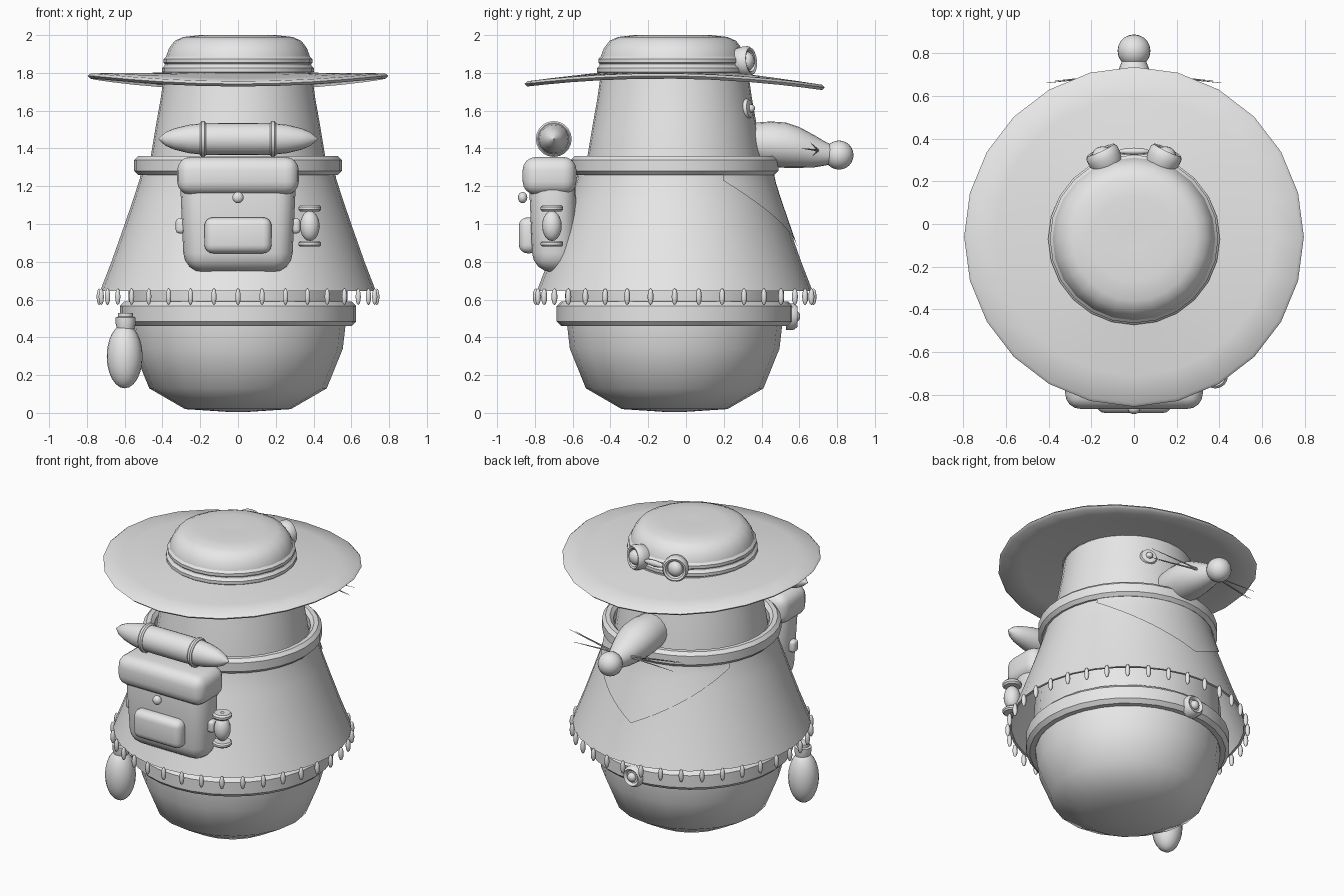
import bpy, bmesh
from math import sin, cos, pi, radians
from mathutils import Vector

if "Cube" in bpy.data.objects:
    bpy.data.objects.remove(bpy.data.objects["Cube"], do_unlink=True)

grey = bpy.data.materials.new("plain_grey")
grey.use_nodes = True
grey.diffuse_color = (0.8, 0.8, 0.8, 1)
grey.node_tree.nodes["Principled BSDF"].inputs["Base Color"].default_value = (0.8, 0.8, 0.8, 1)

AXIS_Y = -0.06   # depth of the body axis


def finish(obj, name, angle=40):
    obj.name = obj.data.name = name
    obj.data.materials.clear()
    obj.data.materials.append(grey)
    bpy.ops.object.select_all(action="DESELECT")
    obj.select_set(True)
    bpy.context.view_layer.objects.active = obj
    bpy.ops.object.shade_smooth_by_angle(angle=radians(angle))
    return obj


def from_bmesh(name, bm, angle=40):
    bmesh.ops.recalc_face_normals(bm, faces=bm.faces)
    mesh = bpy.data.meshes.new(name)
    bm.to_mesh(mesh)
    bm.free()
    obj = bpy.data.objects.new(name, mesh)
    bpy.context.collection.objects.link(obj)
    return finish(obj, name, angle)


def loft(name, rings, loop=False, caps=True, angle=40):
    """Skin a list of point rings; loop joins the last to the first."""
    bm = bmesh.new()
    vs = [[bm.verts.new(p) for p in ring] for ring in rings]
    n = len(vs[0])
    pairs = list(zip(vs, vs[1:])) + ([(vs[-1], vs[0])] if loop else [])
    for a, b in pairs:
        for i in range(n):
            j = (i + 1) % n
            bm.faces.new((a[i], a[j], b[j], b[i]))
    if caps and not loop:
        bm.faces.new(vs[0])
        bm.faces.new(vs[-1])
    return from_bmesh(name, bm, angle)


def lathe(name, profile, at=(0, AXIS_Y, 0), axis=(0, 0, 1), seg=32, loop=False, caps=True, angle=40):
    """Turn (radius, height) points about an axis through a point."""
    turn = Vector((0, 0, 1)).rotation_difference(Vector(axis))
    rings = [[Vector(at) + turn @ Vector((r * sin(2 * pi * i / seg), r * cos(2 * pi * i / seg), z))
              for i in range(seg)] for r, z in profile]
    return loft(name, rings, loop, caps, angle)


def ball(name, at, size, seg=20, rings=12):
    bpy.ops.mesh.primitive_uv_sphere_add(segments=seg, ring_count=rings, location=at)
    obj = bpy.context.object
    obj.scale = size
    return finish(obj, name, 60)


def band(name, r, z0, z1, t, **kw):
    """Rounded strip running round the axis."""
    c = min(t, z1 - z0) * 0.3
    return lathe(name, [(r - t, z0 + c), (r - t + c, z0), (r - c, z0), (r, z0 + c), (r, z1 - c),
                        (r - c, z1), (r - t + c, z1), (r - t, z1 - c)], loop=True, **kw)


def soft_box(name, x, y0, y1, z0, z1, bevel, taper=1.0, shift=0.0):
    """Bevelled box whose lower end narrows."""
    bm = bmesh.new()
    bmesh.ops.create_cube(bm, size=1)
    for v in bm.verts:
        low = v.co.z < 0
        ymid, yhalf = (y0 + y1) / 2, (y1 - y0) / 2
        k = taper if low else 1
        v.co = (2 * v.co.x * x * k, ymid + 2 * v.co.y * yhalf * k + (shift if low else 0), z0 if low else z1)
    bmesh.ops.bevel(bm, geom=bm.edges[:], offset=bevel, segments=4, profile=0.5, affect="EDGES")
    return from_bmesh(name, bm, 50)


# Body and head
lathe("body", [(0.05, 0.005), (0.28, 0.02), (0.47, 0.13), (0.555, 0.34), (0.57, 0.47), (0.58, 0.62),
               (0.57, 0.8), (0.52, 1.1), (0.48, 1.28)], seg=20, angle=60)
lathe("head", [(0.475, 1.25), (0.46, 1.37), (0.435, 1.52), (0.41, 1.66), (0.39, 1.8)])

# Poncho with its collar, belt and fringe
PONCHO = [(0.73, 0.645), (0.67, 0.8), (0.61, 0.97), (0.555, 1.13), (0.52, 1.24), (0.51, 1.3)]
lathe("poncho", PONCHO + [(r - 0.015, z) for r, z in reversed(PONCHO)], loop=True)
band("collar", 0.55, 1.26, 1.36, 0.07)
band("belt", 0.625, 0.46, 0.59, 0.08)
for i in range(36):
    a = 2 * pi * i / 36
    ball("fringe_bead", (0.735 * sin(a), AXIS_Y + 0.735 * cos(a), 0.615), (0.016, 0.016, 0.044), 6, 6)


def poncho_radius(z):
    for (r0, z0), (r1, z1) in zip(PONCHO, PONCHO[1:]):
        if z <= z1:
            return r0 + (r1 - r0) * (z - z0) / (z1 - z0)
    return PONCHO[-1][0]


# Triangular kerchief lying on the poncho
bm = bmesh.new()
COLS, ROWS = 24, 6
grid = []
for i in range(COLS + 1):
    t = 2 * i / COLS - 1
    a = t * radians(61)
    bottom = 0.88 + 0.35 * abs(t)
    col = []
    for j in range(ROWS + 1):
        z = bottom + (1.28 - bottom) * j / ROWS
        r = poncho_radius(z) + 0.009
        col.append(bm.verts.new((r * sin(a), AXIS_Y + r * cos(a), z)))
    grid.append(col)
for a, b in zip(grid, grid[1:]):
    for j in range(ROWS):
        bm.faces.new((a[j], b[j], b[j + 1], a[j + 1]))
from_bmesh("kerchief", bm, 60)

# Belt buckle
lathe("buckle", [(0.07, -0.04), (0.07, 0.0), (0.055, 0.02), (0.04, 0.005), (0.01, 0.005)],
      at=(0, 0.57, 0.51), axis=(0, 1, 0), seg=20)
ball("buckle_stud", (0, 0.58, 0.51), (0.03, 0.025, 0.03), 12, 8)

# Hat: wavy brim, crown, ribbon
SEG = 24
brim = []
for r, z in [(0.37, 1.8), (0.5, 1.79), (0.65, 1.778), (0.78, 1.766), (0.795, 1.752), (0.78, 1.738),
             (0.65, 1.75), (0.5, 1.763), (0.37, 1.773)]:
    ring = []
    for i in range(SEG):
        a = 2 * pi * i / SEG
        lift = (0.032 * sin(a) ** 2 - 0.02 * cos(a) ** 2) * ((r - 0.37) / 0.42) - 0.012 * r * cos(a)
        ring.append((r * sin(a), AXIS_Y + r * cos(a), z + lift))
    brim.append(ring)
loft("hat_brim", brim, loop=True, angle=60)
HAT = (0, AXIS_Y - 0.01, 0)
lathe("hat_crown", [(0.4, 1.77), (0.395, 1.8), (0.38, 1.89), (0.365, 1.93), (0.335, 1.97),
                    (0.29, 1.99), (0.2, 2.0), (0.05, 1.995)], at=HAT, seg=SEG)
band("hat_ribbon_low", 0.402, 1.79, 1.84, 0.05, at=HAT, seg=SEG)
band("hat_ribbon_high", 0.394, 1.84, 1.888, 0.05, at=HAT, seg=SEG)

# Goggles on the crown, and eyes under the brim
for side, s in (("right", -1), ("left", 1)):
    out = Vector((0.42 * s, 0.9, 0.1)).normalized()
    c = Vector((0.14 * s, 0.31, 1.86))
    lathe("goggle_rim_" + side, [(0.06, -0.06), (0.075, -0.04), (0.08, 0.0), (0.08, 0.025), (0.07, 0.04),
                                 (0.058, 0.035), (0.05, 0.015)], at=c, axis=out, seg=20)
    ball("goggle_lens_" + side, c + out * 0.015, (0.05, 0.04, 0.05), 16, 10)
    out = Vector((0.38 * s, 0.92, 0.1)).normalized()
    c = Vector((0.157 * s, 0.325, 1.61))
    lathe("eye_" + side, [(0.045, -0.04), (0.055, 0.0), (0.048, 0.015), (0.02, 0.02)], at=c, axis=out, seg=16)
    ball("eye_shine_" + side, c + out * 0.02, (0.022, 0.022, 0.022), 10, 8)
    # Whiskers
    for tip in ((0.41, 0.66, 1.43), (0.4, 0.61, 1.4), (0.37, 0.67, 1.36)):
        root = Vector((0.05 * s, 0.7, 1.39))
        way = Vector((tip[0] * s, tip[1], tip[2])) - root
        lathe("whisker_" + side, [(0.006, 0), (0.001, way.length)], at=root, axis=way, seg=6)
ball("goggle_bridge", (0, 0.34, 1.865), (0.075, 0.017, 0.02), 12, 8)

# Snout tapering to a round nose
snout = []
for y, z, r in [(0.22, 1.43, 0.08), (0.37, 1.425, 0.112), (0.45, 1.423, 0.12), (0.53, 1.417, 0.12),
                (0.6, 1.405, 0.108), (0.68, 1.385, 0.085), (0.74, 1.372, 0.062), (0.8, 1.365, 0.04)]:
    snout.append([(r * 1.05 * cos(2 * pi * i / 20), y, z + r * sin(2 * pi * i / 20)) for i in range(20)])
loft("snout", snout, angle=60)
ball("nose", (0, 0.81, 1.365), (0.077, 0.077, 0.077))

# Backpack
soft_box("pack", 0.31, -0.835, -0.585, 0.745, 1.3, 0.1, 0.92, 0.015)
soft_box("pack_flap", 0.322, -0.865, -0.58, 1.155, 1.355, 0.07)
soft_box("pack_pocket", 0.178, -0.885, -0.78, 0.845, 1.035, 0.045)
ball("pack_clasp", (0, -0.865, 1.14), (0.03, 0.025, 0.03), 12, 8)

# Bedroll with two straps
ROLL = (0, -0.7, 1.45)
half = [(0.085, 0.1), (0.083, 0.19), (0.075, 0.26), (0.055, 0.34), (0.035, 0.385), (0.003, 0.42)]
lathe("bedroll", [(r, -x) for r, x in reversed(half)] + half, at=ROLL, axis=(1, 0, 0), seg=20)
for x in (-0.185, 0.185):
    band("bedroll_strap", 0.095, x - 0.016, x + 0.016, 0.03, at=ROLL, axis=(1, 0, 0), seg=20)

# Small lantern at the side of the pack
LAMP = (0.38, -0.71, 0)
ball("lantern_glass", (0.38, -0.71, 0.99), (0.052, 0.052, 0.08), 16, 10)
for z0, z1 in ((0.88, 0.91), (1.065, 1.1)):
    band("lantern_cap", 0.06, z0, z1, 0.059, at=LAMP, seg=16)
soft_box("lantern_bracket", 0.33, -0.74, -0.68, 0.95, 1.03, 0.02)

# Flask hanging from the belt
ball("flask", (-0.6, -0.4, 0.3), (0.095, 0.095, 0.17))
lathe("flask_neck", [(0.045, 0.44), (0.053, 0.475), (0.053, 0.505), (0.04, 0.51), (0.04, 0.53)],
      at=(-0.595, -0.4, 0), seg=16)
